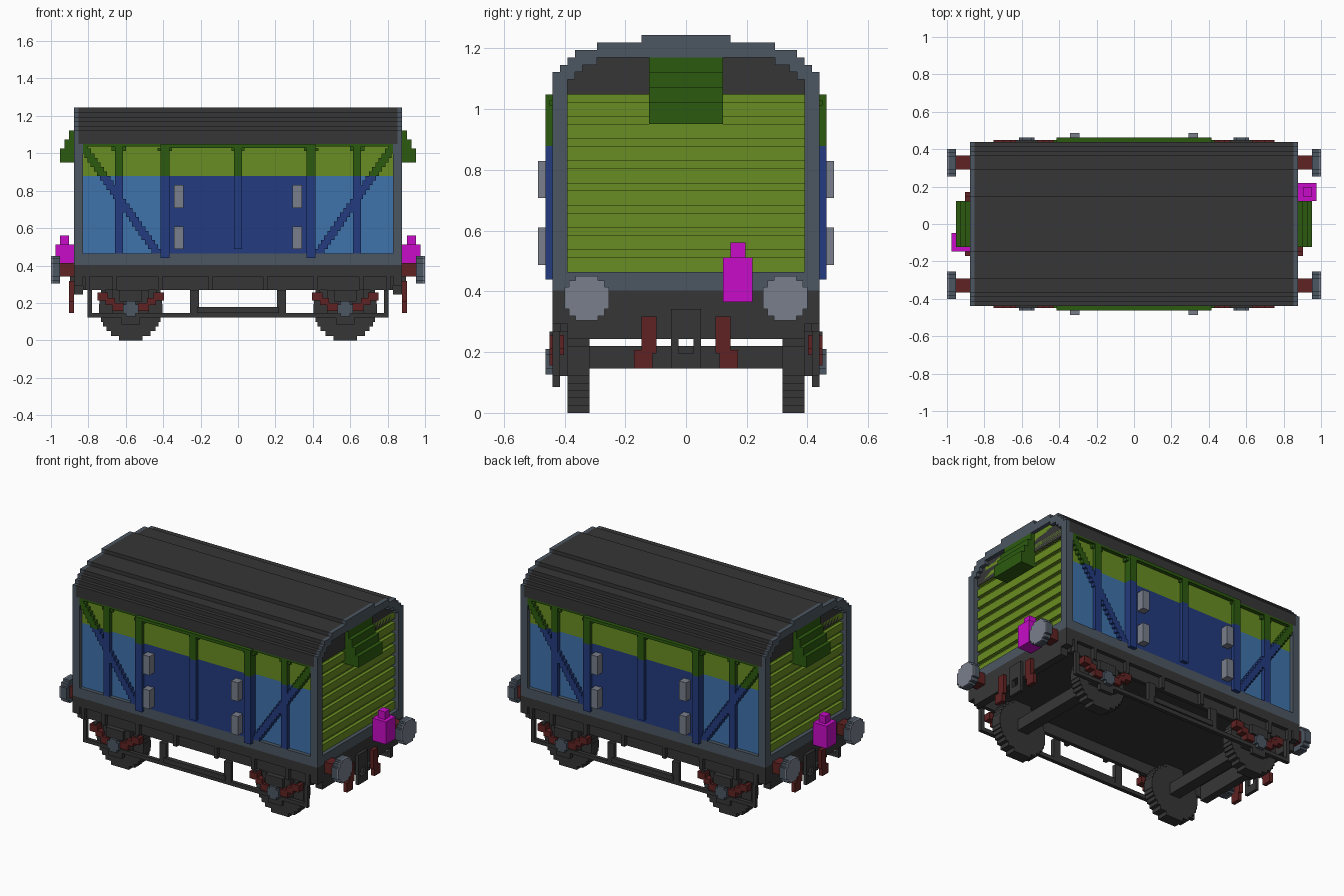
import bpy
from math import sqrt

cube = bpy.data.objects.get("Cube")
if cube:
    bpy.data.objects.remove(cube, do_unlink=True)

U = 2 / 82  # one block of the stepped style


def material(name, *rgb):
    lin = [((c / 255 + 0.055) / 1.055) ** 2.4 if c > 10 else c / 3295 for c in rgb]
    m = bpy.data.materials.new(name)
    m.use_nodes = True
    m.diffuse_color = (*lin, 1)
    bsdf = m.node_tree.nodes["Principled BSDF"]
    bsdf.inputs["Base Color"].default_value = (*lin, 1)
    bsdf.inputs["Roughness"].default_value = 0.9
    return m


dark = material("dark iron", 54, 54, 54)
grey = material("frame grey", 76, 86, 97)
pale = material("pale metal", 120, 126, 139)
lime = material("lime paint", 105, 141, 34)
green = material("deep green", 44, 90, 16)
navy = material("navy paint", 35, 59, 126)
blue = material("light blue paint", 62, 115, 171)
red = material("rust red", 96, 34, 34)
pink = material("magenta lamp", 200, 12, 200)


def finish(name, mat, verts, faces):
    me = bpy.data.meshes.new(name)
    me.from_pydata([[c * U for c in v] for v in verts], [], faces)
    me.materials.append(mat)
    ob = bpy.data.objects.new(name, me)
    bpy.context.collection.objects.link(ob)
    return ob


def blocks(name, mat, boxes, sx=1, sy=1):
    """One mesh of boxes (x0, x1, y0, y1, z0, z1), optionally flipped in x or y."""
    verts, faces = [], []
    for x0, x1, y0, y1, z0, z1 in boxes:
        xs, ys = sorted((x0 * sx, x1 * sx)), sorted((y0 * sy, y1 * sy))
        n = len(verts)
        verts += [(x, y, z) for x in xs for y in ys for z in (z0, z1)]
        quads = ((0, 1, 3, 2), (4, 6, 7, 5), (0, 4, 5, 1),
                 (2, 3, 7, 6), (0, 2, 6, 4), (1, 5, 7, 3))
        faces += [[n + i for i in q] for q in quads]
    return finish(name, mat, verts, faces)


def extrude(name, mat, outline, x0, x1):
    """Extrude a counter-clockwise (y, z) outline along x."""
    n = len(outline)
    verts = [(x, y, z) for x in (x0, x1) for y, z in outline]
    faces = [list(range(n))[::-1], list(range(n, 2 * n))]
    faces += [(i, (i + 1) % n, n + (i + 1) % n, n + i) for i in range(n)]
    return finish(name, mat, verts, faces)


def stepped(steps, base):
    """Mirrored stair outline from (half width, top) pairs."""
    right, z = [], base
    for half, top in steps:
        right += [(half, z), (half, top)]
        z = top
    return right + [(-y, z) for y, z in reversed(right)]


def disc_rows(r):
    """(offset, half width) of the rows in a stepped disc."""
    rows = [(k, sqrt(r * r - (k + 0.5) ** 2)) for k in range(int(r))]
    return rows + [(-k - 1, h) for k, h in rows]


OUTER = [(18, 46), (17, 47), (16, 48), (15, 49), (12, 50), (6, 51)]
INNER = [(16, 45), (15, 46), (14, 47), (12, 48)]

# Body core, sill and roof
blocks("body_lower", blue, [(-34, 34, -17, 17, 16.5, 36)])
blocks("body_upper", lime, [(-34, 34, -17, 17, 36, 43)])
blocks("sill", grey, [(-35, 35, -18, 18, 16.5, 19)])
extrude("roof", dark, stepped(OUTER, 43), -35, 35)

# Chassis
blocks("floor", dark, [(-35.5, 35.5, -18, 18, 14, 16.5)])

# Side walls and running gear, both sides
for sy, side in ((-1, "front"), (1, "back")):
    blocks(side + "_door_lower", navy, [(-16, 16, 17, 18, 19, 36)], 1, sy)
    blocks(side + "_door_upper", lime, [(-16, 16, 17, 18, 36, 43)], 1, sy)
    blocks(side + "_door_rail", green, [(-17, 17, 18, 19, 42.2, 43)], 1, sy)
    blocks(side + "_center_post_lower", navy, [(-.9, .9, 18, 19, 20, 36)], 1, sy)
    blocks(side + "_center_post_upper", green,
           [(-.9, .9, 18, 19, 36, 42.2), (-1.4, 1.4, 18, 18.5, 41.5, 42.2)], 1, sy)
    blocks(side + "_sole_bar", dark, [(-34, 34, 16, 17, 11, 14)]
           + [(x - .5, x + .5, 17, 18, 11, 14) for x in (-33, -27, -17, -6, 6, 17, 27, 33)], 1, sy)
    blocks(side + "_tie_rod", dark, [(-33, 33, 17, 18, 5, 6)], 1, sy)
    blocks(side + "_brake_frame", dark, [(-9, 9, 17.2, 18.4, 6, 7.3)], 1, sy)

    for sx, end in ((1, "left"), (-1, "right")):
        tag = side + "_" + end
        blocks(tag + "_pillar", grey, [(34, 35, 16, 18, 19, 43)], sx, sy)
        blocks(tag + "_posts_lower", navy,
               [(25.2, 27, 17, 18, 19, 36), (15, 17, 17, 19, 18, 36)], sx, sy)
        blocks(tag + "_posts_upper", green,
               [(25.2, 27, 17, 18, 36, 43), (15, 17, 17, 19, 36, 42.2),
                (24.5, 27.7, 17, 17.6, 41.5, 42.5), (14.5, 17.7, 17, 18.4, 41.5, 42.2),
                (17, 34, 17, 18, 42.5, 43)], sx, sy)
        # Stepped diagonal brace
        brace = []
        for z in range(19, 43):
            x = 17 + (z - 19) * 0.7
            brace.append((max(x - .2, 17), min(x + 2, 34), 17, 18, z, z + 1))
        blocks(tag + "_brace_lower", navy, [b for b in brace if b[4] < 36], sx, sy)
        blocks(tag + "_brace_upper", green, [b for b in brace if b[4] >= 36], sx, sy)
        blocks(tag + "_hinges", pale,
               [(12, 14, 18, 20, 29, 34), (12, 14, 18, 20, 20, 25)], sx, sy)

        # Wheel, axle guard, axle box and spring
        cx = 23.5
        blocks(tag + "_wheel", dark,
               [(cx - h, cx + h, 13, 16, 7 + k, 8 + k) for k, h in disc_rows(7)], sx, sy)
        blocks(tag + "_axle_guard", dark,
               [(cx - 4, cx + 4, 16, 17.5, 5, 11), (cx - 2, cx + 2, 17, 18, 3.5, 6),
                (cx - 6.5, cx - 5.5, 17, 18, 9.5, 11), (cx + 5.5, cx + 6.5, 17, 18, 9.5, 11),
                (cx - 2.5, cx + 2.5, 17, 18.4, 8.5, 11),
                (32, 33, 17, 18, 6, 11), (8.5, 10.5, 17, 18, 5, 11)], sx, sy)
        blocks(tag + "_axle_box", grey,
               [(cx - 1, cx + 1, 17, 19, 5.2, 8.6), (cx - 1.7, cx + 1.7, 17, 19, 5.9, 7.9)], sx, sy)
        blocks(tag + "_spring", red,
               [(cx + s * a, cx + s * b, 16.5, 18.4, z0, z1) for s in (-1, 1)
                for a, b, z0, z1 in ((5, 7.3, 8.7, 10.5), (3.5, 5.5, 7.8, 9.3),
                                     (1.5, 4, 6.4, 8.2))], sx, sy)

        # Buffer with red shaft and stepped head
        head = [(2 - .5, 3), (2.4, 2.4), (3, 1.5)]
        blocks(tag + "_buffer_shaft", red, [(36, 39, 12, 15, 14, 17)], sx, sy)
        for part, mat, x0, x1 in (("head", grey, 39, 40.6), ("face", pale, 40.6, 41)):
            blocks(tag + "_buffer_" + part, mat,
                   [(x0, x1, 13.4 - a, 13.4 + a, 15.5 - b, 15.5 + b) for a, b in head], sx, sy)

        # Brake hose under the buffer beam
        blocks(tag + "_hose", red,
               [(36, 37, 4, 6, 8, 13), (36, 37, 4.5, 7, 6, 8.5)], sx, sy)

# Ends
for sx, end in ((1, "left"), (-1, "right")):
    x0, x1 = sorted((35 * sx, 36 * sx))
    extrude(end + "_end_frame", grey,
            stepped(OUTER, 16.5) + stepped(INNER, 16.5)[::-1], x0, x1)
    blocks(end + "_end_sill", grey, [(35, 36, -16, 16, 16.5, 19)], sx)
    x0, x1 = sorted((33 * sx, 34.1 * sx))
    extrude(end + "_end_panel", lime, stepped(INNER, 19), x0, x1)
    blocks(end + "_end_planks", lime,
           [(34, 35, -w, w, z, z + 2) for z in range(19, 48, 3)
            for w in (16 if z < 45 else 13,)], sx)
    blocks(end + "_vent", green,
           [(34, 39, -5, 5, 39, 42), (34, 38, -5, 5, 42, 44),
            (34, 37, -5, 5, 44, 46), (34, 36, -5, 5, 46, 48)], sx)
    blocks(end + "_buffer_beam", dark,
           [(34, 36, -18, 18, 12, 16.5), (34, 36, -16, 16, 10, 12)], sx)
    blocks(end + "_coupling", dark,
           [(36, 36.8, -2, 2, 10, 14), (36, 36.8, -2, -1, 6, 10),
            (36, 36.8, 1, 2, 6, 10), (36, 36.8, -1, 1, 6, 8)], sx)
    blocks(end + "_axle", dark, [(22, 25, -13, 13, 6, 9)], sx)
    # Lamp, offset differently at each end
    y = 5 if sx > 0 else -6
    blocks(end + "_lamp", pink,
           [(36, 40, y, y + 4, 15, 21), (37, 39, y + 1, y + 3, 21, 23)], sx)
